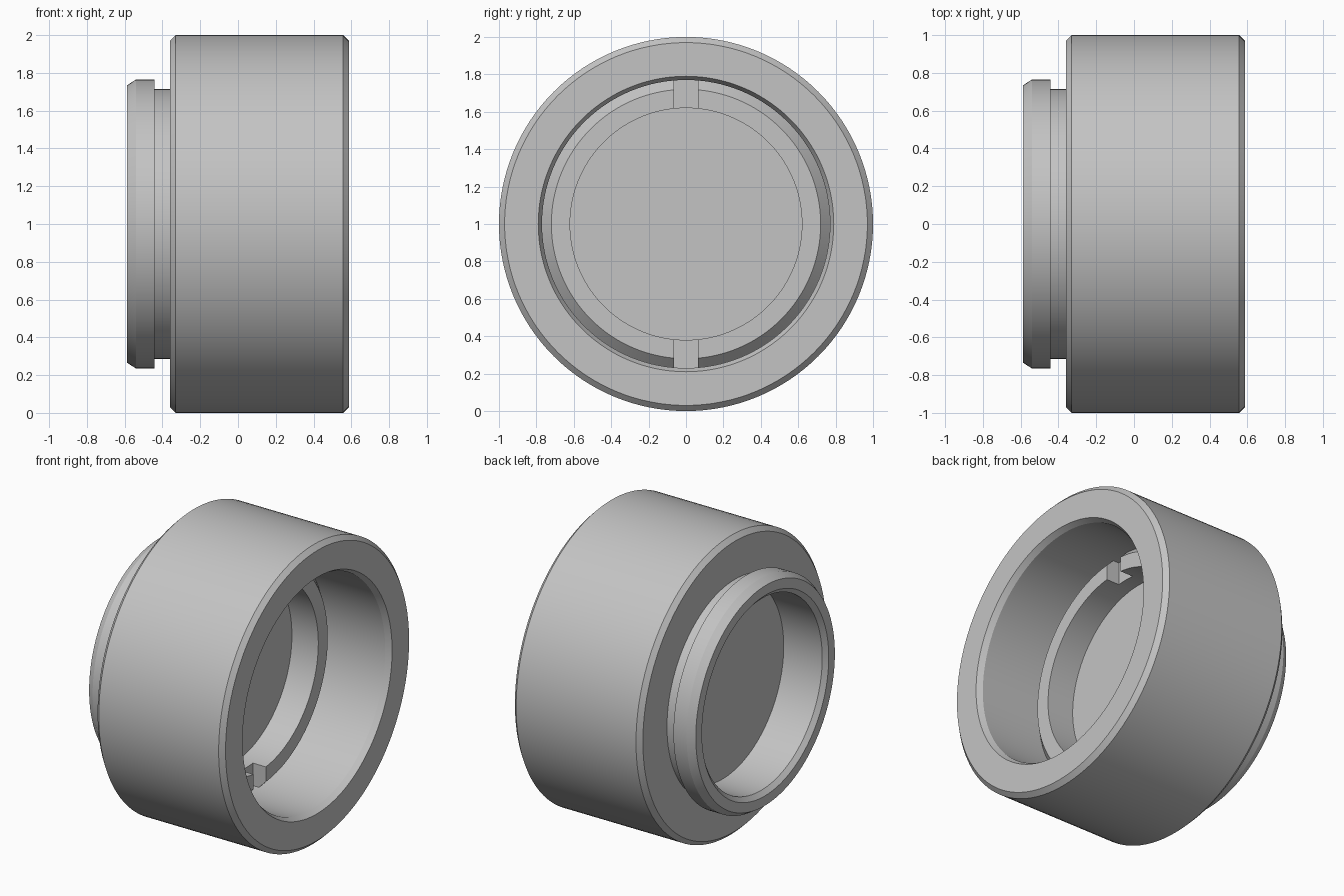
import bpy, bmesh, math
from mathutils import Matrix, Vector

cube = bpy.data.objects.get("Cube")
if cube:
    bpy.data.objects.remove(cube, do_unlink=True)

# Single grey finish
grey = bpy.data.materials.new("satin_grey")
COLOUR = (0.55, 0.55, 0.55, 1)
grey.diffuse_color = COLOUR
grey.use_nodes = True
grey.node_tree.nodes["Principled BSDF"].inputs["Base Color"].default_value = COLOUR

SEGMENTS = 128
AXIS_Z = 1.0


def add_object(name, bm):
    bmesh.ops.recalc_face_normals(bm, faces=bm.faces)
    mesh = bpy.data.meshes.new(name)
    bm.to_mesh(mesh)
    bm.free()
    obj = bpy.data.objects.new(name, mesh)
    bpy.context.collection.objects.link(obj)
    mesh.materials.append(grey)
    return obj


def revolve(name, profile):
    """Turn a closed (x, radius) profile about the horizontal x axis."""
    bm = bmesh.new()
    rings = []
    for i in range(SEGMENTS):
        a = 2 * math.pi * i / SEGMENTS
        rings.append([bm.verts.new((x, r * math.cos(a), AXIS_Z + r * math.sin(a)))
                      for x, r in profile])
    n = len(profile)
    for i in range(SEGMENTS):
        a, b = rings[i], rings[(i + 1) % SEGMENTS]
        for j in range(n):
            k = (j + 1) % n
            bm.faces.new((a[j], a[k], b[k], b[j]))
    return add_object(name, bm)


def smooth(obj):
    bpy.ops.object.select_all(action='DESELECT')
    obj.select_set(True)
    bpy.context.view_layer.objects.active = obj
    bpy.ops.object.shade_smooth_by_angle(angle=math.radians(25))


# Housing: large barrel, groove, chamfered collar and stepped bore
housing = revolve("housing", [
    (0.587, 0.79), (0.587, 0.97), (0.557, 1.0), (-0.33, 1.0), (-0.36, 0.97),
    (-0.36, 0.715), (-0.443, 0.715), (-0.443, 0.765), (-0.54, 0.765),
    (-0.587, 0.735), (-0.587, 0.67), (-0.56, 0.64),
    (-0.035, 0.64), (-0.035, 0.77), (0.55, 0.77)])
smooth(housing)

# Retaining ring with a chamfered outer edge
ring = revolve("retaining_ring", [
    (-0.035, 0.62), (0.16, 0.62), (0.16, 0.72), (0.11, 0.77), (-0.035, 0.77)])

# One bar cuts both spanner slots, top and bottom
bm = bmesh.new()
bmesh.ops.create_cube(bm, size=1.0, matrix=Matrix.LocRotScale(
    Vector((0.215, 0, AXIS_Z)), None, Vector((0.30, 0.13, 1.9))))
cutter = add_object("slot_cutter", bm)
cutter.hide_render = True
cut = ring.modifiers.new("slots", 'BOOLEAN')
cut.operation = 'DIFFERENCE'
cut.solver = 'EXACT'
cut.object = cutter
bpy.context.view_layer.objects.active = ring
bpy.ops.object.modifier_apply(modifier=cut.name)
bpy.data.objects.remove(cutter, do_unlink=True)
smooth(ring)

# Solid disc closing the bore
bm = bmesh.new()
bmesh.ops.create_cone(
    bm, cap_ends=True, segments=SEGMENTS, radius1=0.66, radius2=0.66, depth=0.24,
    matrix=Matrix.Translation((-0.155, 0, AXIS_Z)) @ Matrix.Rotation(math.pi / 2, 4, 'Y'))
disc = add_object("window_disc", bm)
smooth(disc)
